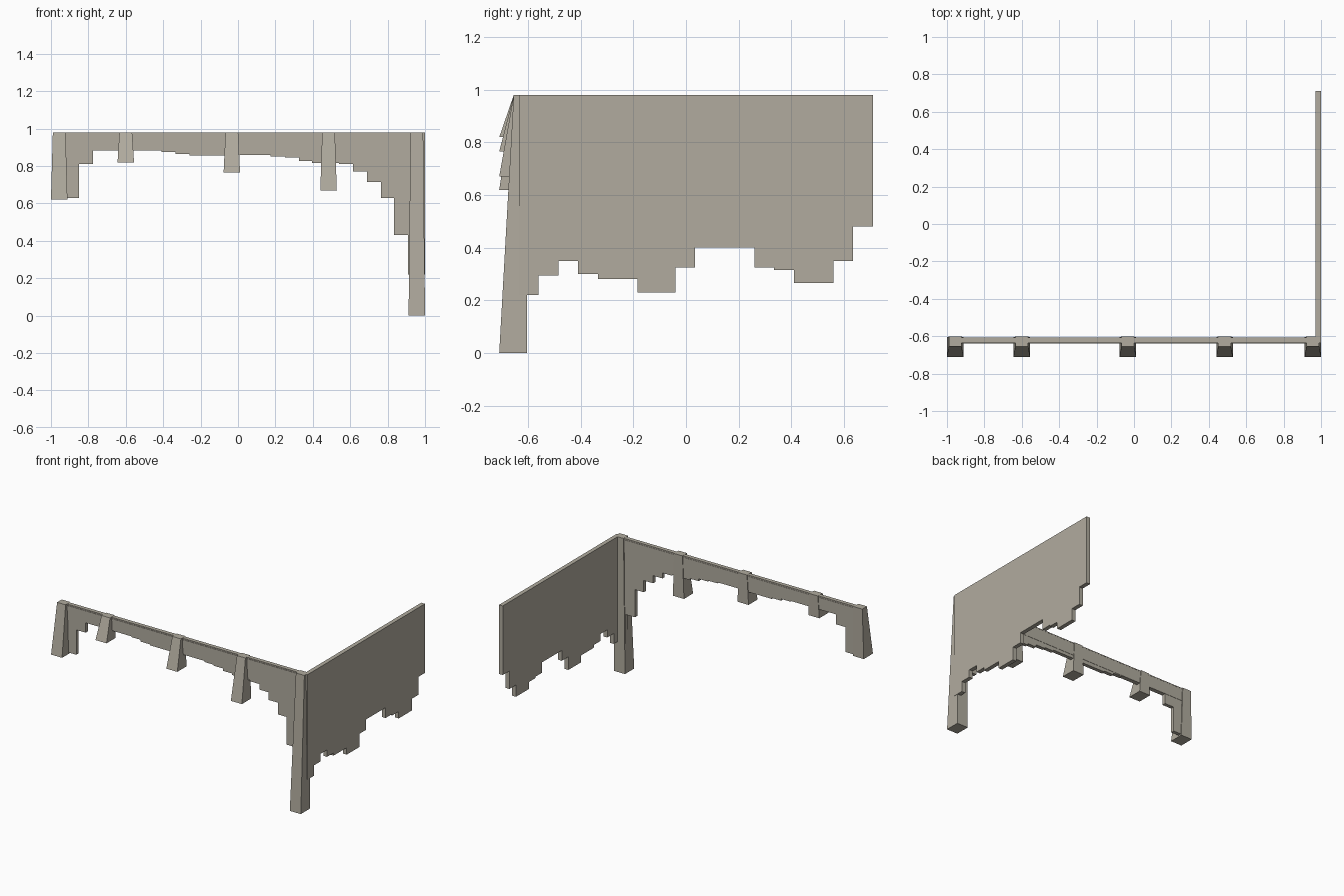
import bpy, bmesh
from mathutils import Vector

if "Cube" in bpy.data.objects:
    bpy.data.objects.remove(bpy.data.objects["Cube"])

stone = bpy.data.materials.new("warm_grey_stone")
stone.diffuse_color = (0.44, 0.41, 0.345, 1)
stone.use_nodes = True
stone.node_tree.nodes["Principled BSDF"].inputs["Base Color"].default_value = stone.diffuse_color


def make_object(name, bm):
    bmesh.ops.recalc_face_normals(bm, faces=bm.faces)
    mesh = bpy.data.meshes.new(name)
    bm.to_mesh(mesh)
    bm.free()
    mesh.materials.append(stone)
    ob = bpy.data.objects.new(name, mesh)
    bpy.context.collection.objects.link(ob)
    return ob


def stepped_wall(name, start, steps, top, place, thickness):
    """Extrude a wall whose lower edge is a staircase of (end, bottom) steps."""
    outline, a = [(start, top)], start
    for end, z in steps:
        outline += [(a, z), (end, z)]
        a = end
    outline.append((a, top))
    bm = bmesh.new()
    face = bm.faces.new([bm.verts.new(place(u, z)) for u, z in outline])
    ext = bmesh.ops.extrude_face_region(bm, geom=[face])
    moved = [g for g in ext["geom"] if isinstance(g, bmesh.types.BMVert)]
    bmesh.ops.translate(bm, verts=moved, vec=Vector(thickness))
    make_object(name, bm)


def block(name, bottom, top):
    """Six-sided block between two rectangles (x0, x1, y0, y1, z)."""
    bm = bmesh.new()
    rings = []
    for x0, x1, y0, y1, z in (bottom, top):
        rings.append([bm.verts.new(p) for p in
                      ((x0, y0, z), (x1, y0, z), (x1, y1, z), (x0, y1, z))])
    lo, hi = rings
    bm.faces.new(lo)
    bm.faces.new(hi)
    for i in range(4):
        j = (i + 1) % 4
        bm.faces.new((lo[i], lo[j], hi[j], hi[i]))
    make_object(name, bm)


# Front wall with an arched, stepped lower edge
front_steps = [(-0.85, 0.63), (-0.775, 0.81), (-0.63, 0.895), (-0.41, 0.886),
               (-0.335, 0.876), (-0.26, 0.863), (-0.07, 0.856), (0.175, 0.86),
               (0.25, 0.852), (0.325, 0.845), (0.395, 0.828), (0.54, 0.817),
               (0.615, 0.81), (0.69, 0.77), (0.765, 0.715), (0.835, 0.63),
               (0.91, 0.43), (0.985, 0.22)]
stepped_wall("front_wall", -0.985, front_steps, 0.974,
             lambda u, z: (u, -0.635, z), (0, 0.026, 0))

# Side wall with a ragged lower edge
side_steps = [(-0.56, 0.22), (-0.485, 0.295), (-0.41, 0.35), (-0.335, 0.30),
              (-0.185, 0.28), (-0.04, 0.23), (0.035, 0.325), (0.26, 0.40),
              (0.335, 0.325), (0.41, 0.315), (0.56, 0.265), (0.635, 0.35),
              (0.71, 0.48)]
stepped_wall("side_wall", -0.635, side_steps, 0.98,
             lambda u, z: (0.97, u, z), (0.03, 0, 0))

# Slightly proud beam along the front wall
block("front_beam", (-0.985, 0.985, -0.638, -0.607, 0.883),
      (-0.985, 0.985, -0.638, -0.607, 0.969))
block("wall_coping", (-0.985, 0.985, -0.637, -0.608, 0.973),
      (-0.985, 0.985, -0.637, -0.608, 0.979))

# Tapered buttresses, each with its own foot height
for i, (x, z) in enumerate([(-0.956, 0.62), (-0.6, 0.82), (-0.033, 0.765),
                            (0.484, 0.67), (0.956, 0.0)]):
    block(f"buttress_{i + 1}", (x - 0.044, x + 0.044, -0.71, -0.605, z),
          (x - 0.034, x + 0.034, -0.655, -0.602, 0.98))
